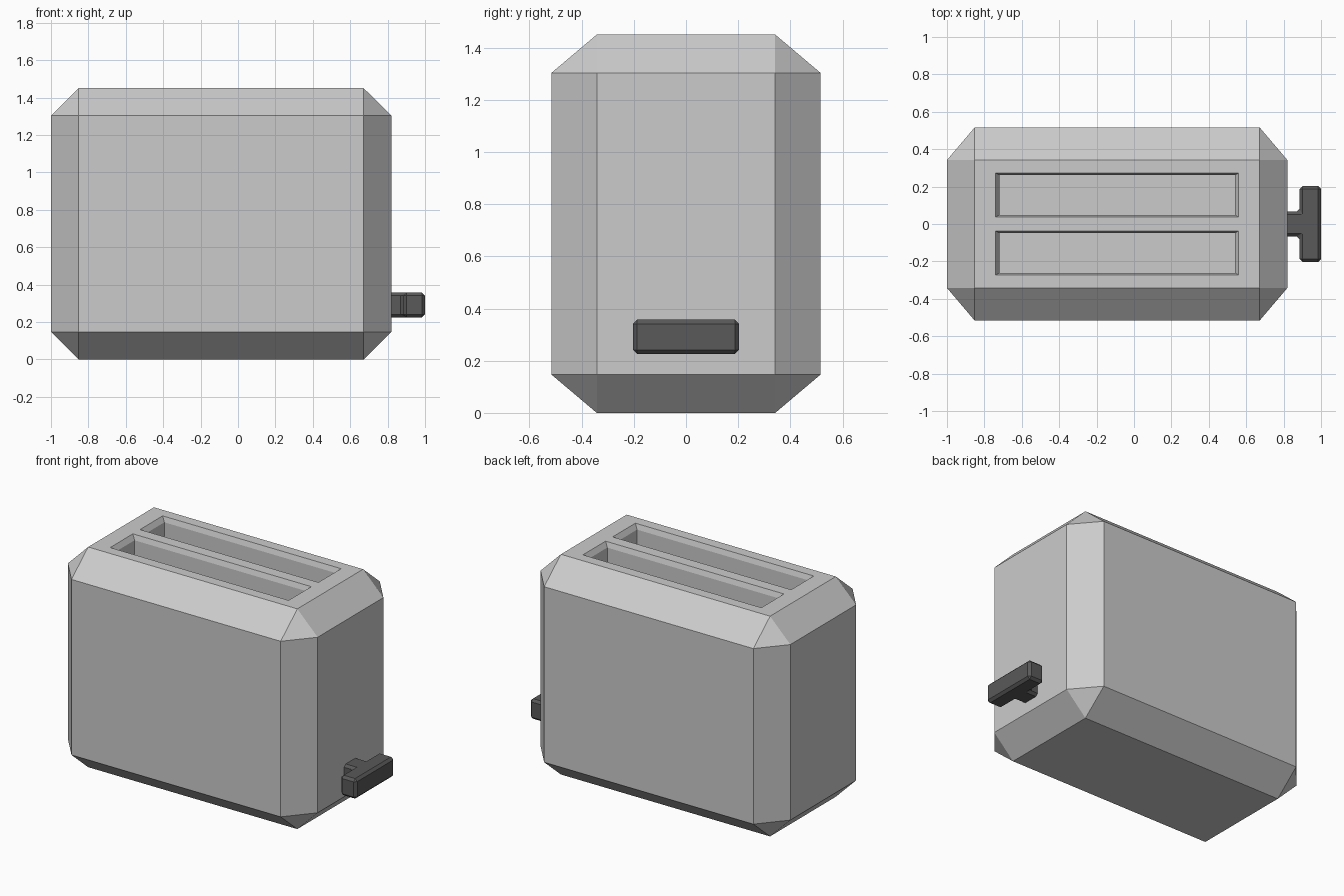
import bpy, bmesh
from itertools import product

if "Cube" in bpy.data.objects:
    bpy.data.objects.remove(bpy.data.objects["Cube"])


def make_object(name, bm):
    bmesh.ops.recalc_face_normals(bm, faces=bm.faces)
    mesh = bpy.data.meshes.new(name)
    bm.to_mesh(mesh)
    bm.free()
    obj = bpy.data.objects.new(name, mesh)
    bpy.context.collection.objects.link(obj)
    return obj


def chamfered_box(name, center, half, chamfer):
    """Box with a different chamfer size along each axis."""
    bm = bmesh.new()
    for signs in product((-1, 1), repeat=3):
        for full in range(3):
            bm.verts.new([center[i] + signs[i] * (half[i] - (0 if i == full else chamfer[i]))
                          for i in range(3)])
    bmesh.ops.convex_hull(bm, input=bm.verts)
    bmesh.ops.dissolve_limit(bm, angle_limit=0.01, verts=bm.verts, edges=bm.edges)
    return make_object(name, bm)


def slot_cutter(name, y):
    """Deep slot that flares out slightly at the rim."""
    bm = bmesh.new()
    levels = [(0.63, 0.107, 0.35), (0.63, 0.107, 1.417),
              (0.65, 0.118, 1.45), (0.65, 0.118, 1.55)]
    rings = [[bm.verts.new((-0.09 + sx * hx, y + sy * hy, z))
              for sx, sy in ((-1, -1), (1, -1), (1, 1), (-1, 1))] for hx, hy, z in levels]
    for a, b in zip(rings, rings[1:]):
        for i in range(4):
            j = (i + 1) % 4
            bm.faces.new((a[i], a[j], b[j], b[i]))
    bm.faces.new(rings[0])
    bm.faces.new(rings[-1])
    return make_object(name, bm)


# Faceted body with two bread slots
body = chamfered_box("body", (-0.09, 0, 0.725), (0.91, 0.516, 0.725), (0.148, 0.174, 0.147))
bpy.context.view_layer.objects.active = body
for side in (-1, 1):
    cutter = slot_cutter("slot_cutter", side * 0.155)
    mod = body.modifiers.new("slot", 'BOOLEAN')
    mod.operation = 'DIFFERENCE'
    mod.solver = 'EXACT'
    mod.object = cutter
    bpy.ops.object.modifier_apply(modifier=mod.name)
    bpy.data.objects.remove(cutter)

# T-shaped lever with chamfered edges
half_t = [(0.79, 0.066), (0.885, 0.066), (0.885, 0.203), (1.0, 0.203)]
outline = half_t + [(x, -y) for x, y in reversed(half_t)]
bm = bmesh.new()
face = bm.faces.new([bm.verts.new((x, y, 0.225)) for x, y in outline])
ext = bmesh.ops.extrude_face_region(bm, geom=[face])
bmesh.ops.translate(bm, vec=(0, 0, 0.132),
                    verts=[v for v in ext["geom"] if isinstance(v, bmesh.types.BMVert)])
bmesh.ops.recalc_face_normals(bm, faces=bm.faces)
bmesh.ops.bevel(bm, geom=bm.edges[:], offset=0.016, segments=1, affect='EDGES', profile=0.5)
lever = make_object("lever", bm)

dark = bpy.data.materials.new("dark_plastic")
dark.diffuse_color = (0.1, 0.1, 0.1, 1)
dark.use_nodes = True
dark.node_tree.nodes["Principled BSDF"].inputs["Base Color"].default_value = dark.diffuse_color
lever.data.materials.append(dark)
